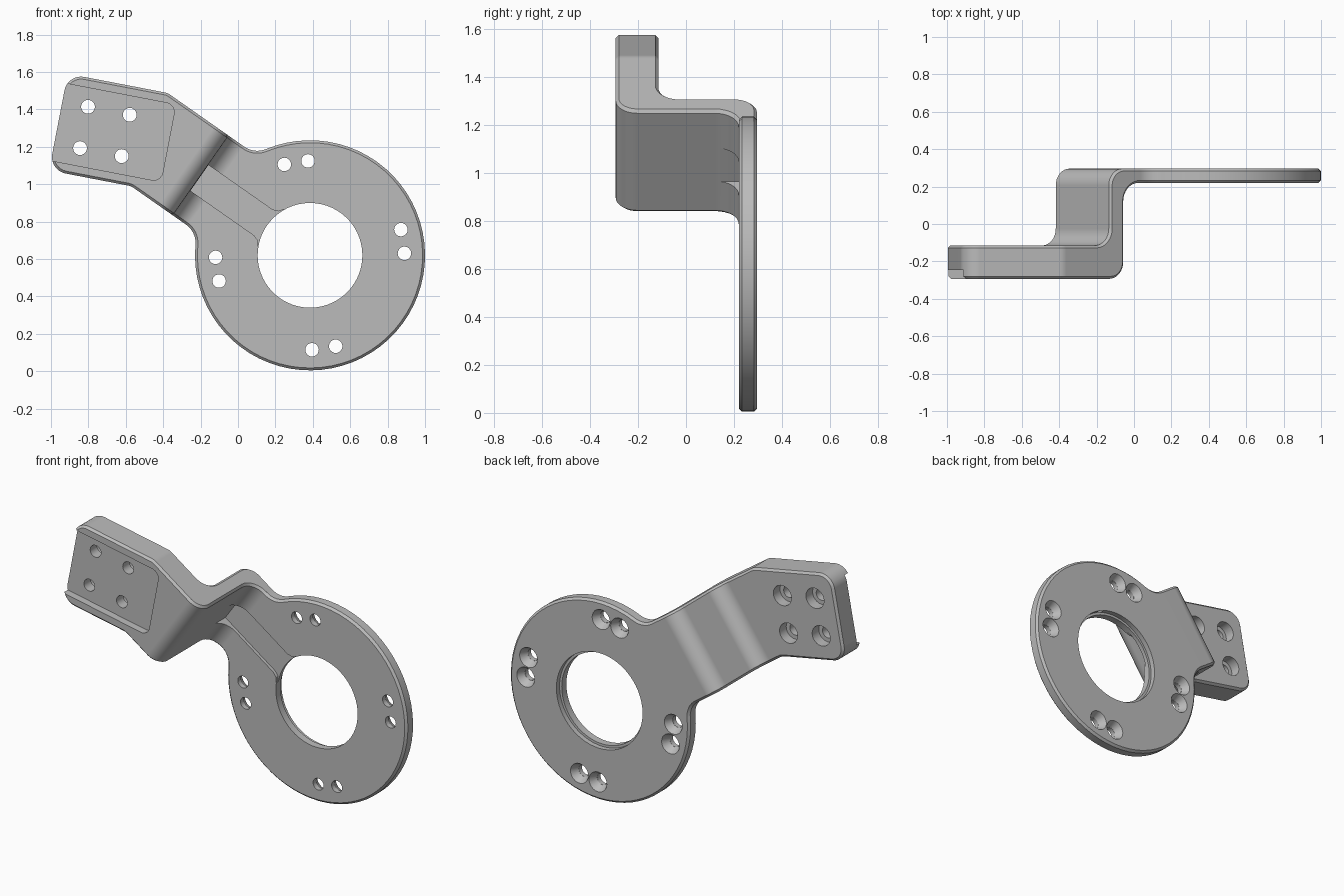
import bpy, bmesh
from math import radians, sin, cos, atan2, sqrt, pi, tan
from mathutils import Vector

if "Cube" in bpy.data.objects:
    bpy.data.objects.remove(bpy.data.objects["Cube"])

ARM = radians(35)      # slope of the arm
PAD = radians(10.9)    # slope of the mounting pad
DISC = Vector((0.385, 0.62))
DISC_R = 0.615
FRONT, BACK = -0.293, 0.296

steel = bpy.data.materials.new("grey_metal")
steel.use_nodes = True
steel.diffuse_color = (0.5, 0.5, 0.5, 1)
steel.node_tree.nodes["Principled BSDF"].inputs["Base Color"].default_value = (0.5, 0.5, 0.5, 1)


def tilt(a, b, angle):
    """Point along and across a sloping part, as (x, z)."""
    return Vector((a * cos(angle) + b * sin(angle), b * cos(angle) - a * sin(angle)))


def arc(c, r, start, end, steps):
    return [c + r * Vector((cos(t), sin(t)))
            for t in (start + (end - start) * i / steps for i in range(steps + 1))]


def rounded(corners, steps=8):
    """Polygon from (point, radius) pairs with filleted corners."""
    pts = []
    for i, (b, r) in enumerate(corners):
        b = Vector(b)
        if r == 0:
            pts.append(b)
            continue
        u = (Vector(corners[i - 1][0]) - b).normalized()
        v = (Vector(corners[(i + 1) % len(corners)][0]) - b).normalized()
        half = u.angle(v) / 2
        c = b + (u + v).normalized() * r / sin(half)
        p, q = b + u * r / tan(half) - c, b + v * r / tan(half) - c
        a0, a1 = atan2(p.y, p.x), atan2(q.y, q.x)
        turn = (a1 - a0 + pi) % (2 * pi) - pi
        pts += arc(c, r, a0, a0 + turn, steps)
    return pts


def prism(name, near, far):
    """Solid between two matching loops of 3D points."""
    bm = bmesh.new()
    a = [bm.verts.new(p) for p in near]
    b = [bm.verts.new(p) for p in far]
    bm.faces.new(a)
    bm.faces.new(b[::-1])
    for i in range(len(a)):
        bm.faces.new((a[i - 1], b[i - 1], b[i], a[i]))
    bmesh.ops.recalc_face_normals(bm, faces=bm.faces)
    mesh = bpy.data.meshes.new(name)
    bm.to_mesh(mesh)
    bm.free()
    mesh.materials.append(steel)
    ob = bpy.data.objects.new(name, mesh)
    bpy.context.collection.objects.link(ob)
    return ob


def plate(name, pts, y0, y1):
    return prism(name, [(p.x, y0, p.y) for p in pts], [(p.x, y1, p.y) for p in pts])


def apply(ob, kind, **settings):
    mod = ob.modifiers.new(kind.lower(), kind)
    for key, value in settings.items():
        setattr(mod, key, value)
    bpy.ops.object.select_all(action='DESELECT')
    bpy.context.view_layer.objects.active = ob
    ob.select_set(True)
    bpy.ops.object.modifier_apply(modifier=mod.name)


def combine(ob, tool, operation):
    apply(ob, 'BOOLEAN', operation=operation, object=tool, solver='EXACT')
    bpy.data.objects.remove(tool)


def bore(ob, x, z, y0, y1, r_front, r_back, sides=24):
    """Round hole through y, optionally tapered."""
    bpy.ops.mesh.primitive_cone_add(vertices=sides, radius1=r_back, radius2=r_front, depth=y1 - y0,
                                    location=(x, (y0 + y1) / 2, z), rotation=(pi / 2, 0, 0))
    tool = bpy.context.object
    tool.data.materials.append(steel)
    combine(ob, tool, 'DIFFERENCE')


# Arm edges, as distances across the slope
low, high = 0.483, 1.003
mid = DISC.x * sin(ARM) + DISC.y * cos(ARM)
disc_s = DISC.x * cos(ARM) - DISC.y * sin(ARM)
pad_left, pad_low, pad_high = -1.195, 0.864, 1.39


def bend(q, n):
    """Where a pad edge meets an arm edge."""
    p = (n - q * cos(ARM - PAD)) / sin(ARM - PAD)
    return tilt(p, q, PAD)


# Outline of pad, arm and disc, with fillets at the neck
neck = 0.12
up, down = high - mid + neck, low - mid - neck
reach = DISC_R + neck
up_s, down_s = -sqrt(reach**2 - up**2), -sqrt(reach**2 - down**2)
up_c = tilt(disc_s + up_s, mid + up, ARM)
down_c = tilt(disc_s + down_s, mid + down, ARM)
up_a, down_a = atan2(-up, -up_s), atan2(-down, -down_s)
neck_pts = arc(up_c, neck, -pi / 2 - ARM, up_a - ARM, 8)
neck_pts += arc(DISC, DISC_R, up_a + pi - ARM, down_a - pi - ARM, 56)[1:-1]
neck_pts += arc(down_c, neck, down_a - ARM, pi / 2 - ARM, 8)
corners = [(bend(pad_low, low), 0.08), (tilt(pad_left, pad_low, PAD), 0.09),
           (tilt(pad_left, pad_high, PAD), 0.09), (bend(pad_high, high), 0.08)]
outline = rounded(corners + [(p, 0) for p in neck_pts])
bracket = plate("offset_bracket", outline, -0.5, 0.5)

# Stepped side profile gives the two bends and the thicknesses
profile = rounded([((-2, FRONT), 0), ((-0.764, FRONT), 0.09), ((-0.764, 0.22), 0.1),
                   ((1, 0.22), 0), ((1, BACK), 0), ((-0.858, BACK), 0.09),
                   ((-0.858, -0.115), 0.09), ((-2, -0.115), 0)])
ends = []
for n in (-0.3, 1.9):
    flat = [(tilt(p.x, n, ARM), p.y) for p in profile]
    ends.append([(w.x, y, w.y) for w, y in flat])
combine(bracket, prism("step_profile", *ends), 'INTERSECT')

# Softened outer edges
apply(bracket, 'BEVEL', width=0.013, segments=1, limit_method='ANGLE', angle_limit=radians(40))

# Open-ended recess in the pad
recess = [((-1.4, 0.917), 0), ((-1.4, 1.337), 0), ((-0.596, 1.337), 0.05), ((-0.596, 0.917), 0.05)]
pts = [tilt(p.x, p.y, PAD) for p in rounded(recess)]
combine(bracket, plate("pad_recess", pts, -0.5, -0.247), 'DIFFERENCE')

# Cable channel from wall to centre hole, flared at the hole
half = [(-0.762, 0.084), (-0.345, 0.084), (-0.315, 0.095), (-0.295, 0.12), (disc_s, 0.12)]
pts = [tilt(s, mid + w, ARM) for s, w in half] + [tilt(s, mid - w, ARM) for s, w in half[::-1]]
combine(bracket, plate("channel", pts, 0.05, 0.24), 'DIFFERENCE')

# Centre hole with a shallow step at the back
bore(bracket, DISC.x, DISC.y, 0, 0.5, 0.28, 0.28, 56)
bore(bracket, DISC.x, DISC.y, 0.265, 0.4, 0.295, 0.295, 56)

# Four pairs of countersunk holes around the disc
for k in range(4):
    for offset in (-0.127, 0.127):
        t = radians(98.5) + k * pi / 2 + offset
        x, z = DISC.x + 0.505 * cos(t), DISC.y + 0.505 * sin(t)
        bore(bracket, x, z, 0.1, 0.4, 0.036, 0.036)
        bore(bracket, x, z, 0.25, 0.298, 0.037, 0.062)

# Four counterbored holes in the pad
for p in (-1.055, -0.828):
    for q in (1.012, 1.237):
        w = tilt(p, q, PAD)
        bore(bracket, w.x, w.y, -0.4, 0, 0.037, 0.037)
        bore(bracket, w.x, w.y, -0.18, -0.05, 0.062, 0.062)

bpy.ops.object.select_all(action='DESELECT')
bpy.context.view_layer.objects.active = bracket
bracket.select_set(True)
bpy.ops.object.shade_smooth_by_angle(angle=radians(25))
apply(bracket, 'WEIGHTED_NORMAL', keep_sharp=True)
